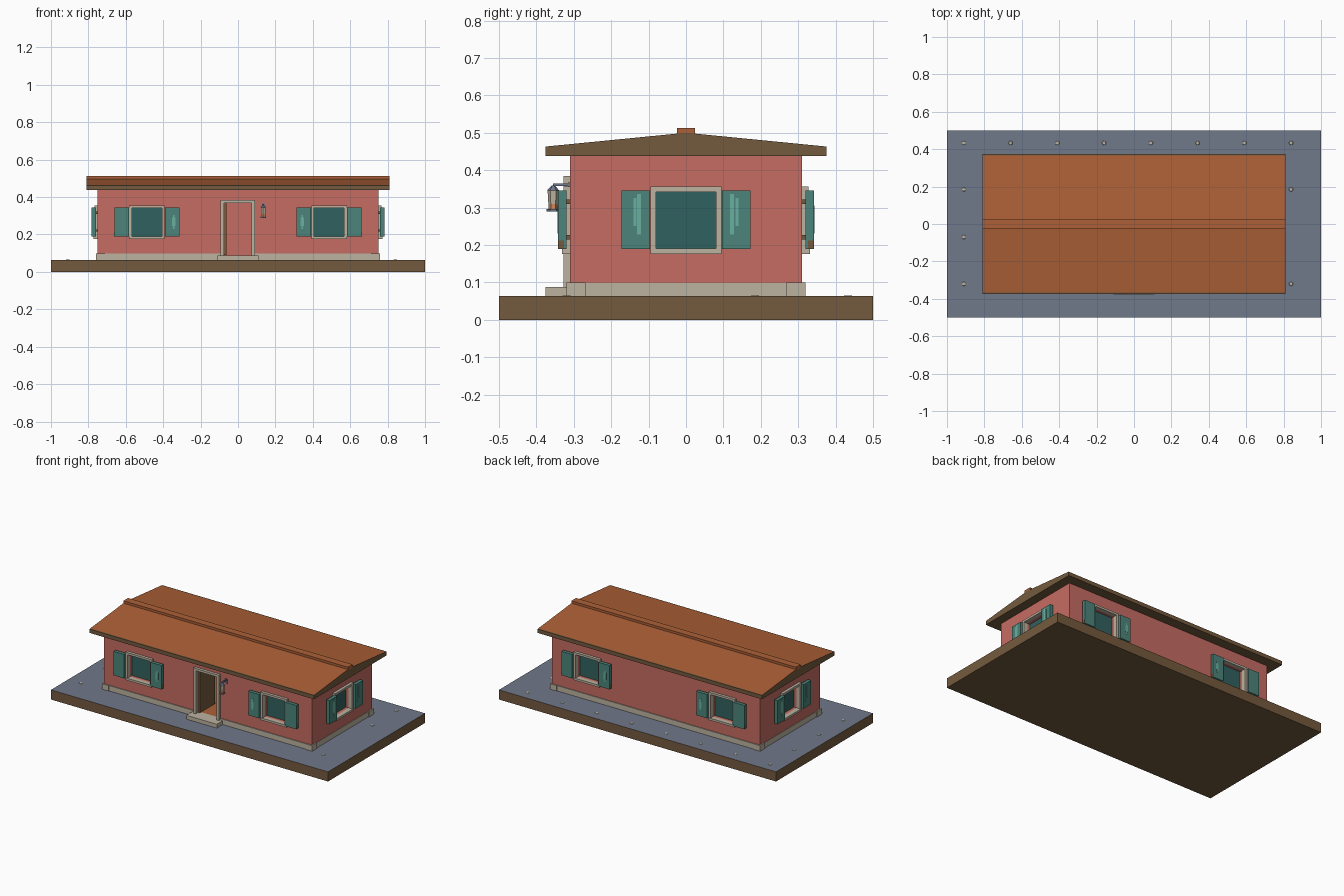
import bpy, bmesh, math
from mathutils import Matrix, Vector

if "Cube" in bpy.data.objects:
    bpy.data.objects.remove(bpy.data.objects["Cube"])


def srgb(name, r, g, b):
    m = bpy.data.materials.new(name)
    lin = [(c / 255 / 12.92 if c < 10 else ((c / 255 + 0.055) / 1.055) ** 2.4) for c in (r, g, b)]
    m.diffuse_color = (*lin, 1)
    m.use_nodes = True
    m.node_tree.nodes["Principled BSDF"].inputs["Base Color"].default_value = m.diffuse_color
    return m


RED = srgb("red_plaster", 198, 108, 98)
TILE = srgb("terracotta", 172, 96, 55)
WOOD = srgb("brown_wood", 116, 90, 62)
STONE = srgb("beige_stone", 188, 178, 160)
PAVE = srgb("grey_paving", 112, 120, 138)
SHUT = srgb("teal_shutter", 76, 132, 122)
GLASS = srgb("dark_teal_glass", 48, 97, 95)
LIGHT = srgb("light_teal", 104, 176, 160)
GLOW = srgb("lamp_amber", 205, 135, 95)
IDENT = Matrix.Identity(4)


def finish(name, bm, *mats):
    bmesh.ops.recalc_face_normals(bm, faces=bm.faces)
    me = bpy.data.meshes.new(name)
    bm.to_mesh(me)
    bm.free()
    for m in mats:
        me.materials.append(m)
    ob = bpy.data.objects.new(name, me)
    bpy.context.collection.objects.link(ob)
    return ob


def boxes(name, mat, items, M=IDENT):
    """One object made of boxes (x0, x1, y0, y1, z0, z1)."""
    bm = bmesh.new()
    for x0, x1, y0, y1, z0, z1 in items:
        T = Matrix.Translation(((x0 + x1) / 2, (y0 + y1) / 2, (z0 + z1) / 2))
        S = Matrix.Diagonal((x1 - x0, y1 - y0, z1 - z0, 1))
        bmesh.ops.create_cube(bm, size=1, matrix=M @ T @ S)
    return finish(name, bm, mat)


def cones(name, mat, items, sides=6):
    """One object made of frustums (x, y, z0, z1, r0, r1)."""
    bm = bmesh.new()
    for x, y, z0, z1, r0, r1 in items:
        bmesh.ops.create_cone(bm, cap_ends=True, segments=sides, radius1=r0, radius2=r1,
                              depth=z1 - z0, matrix=Matrix.Translation((x, y, (z0 + z1) / 2)))
    return finish(name, bm, mat)


# ground slab: brown earth, grey paved top
slab = boxes("ground_slab", WOOD, [(-1, 1, -0.5, 0.5, 0, 0.063)])
slab.data.materials.append(PAVE)
for p in slab.data.polygons:
    p.material_index = 1 if p.normal.z > 0.5 else 0

# pebbles along the paving
spots = [(-0.91 + 0.25 * i, 0.433) for i in range(8)]
spots += [(-0.91, 0.185), (-0.91, -0.07), (-0.91, -0.32), (0.84, 0.185), (0.84, -0.32)]
cones("paving_pebbles", STONE, [(x, y, 0.062, 0.065, 0.013, 0.010) for x, y in spots])

# window places: name, position on the wall, rotation, plain front or detailed side
WINDOWS = [("front_left", -0.487, -0.31, 0), ("front_right", 0.487, -0.31, 0),
           ("back_left", -0.487, 0.31, 180), ("back_right", 0.487, 0.31, 180),
           ("right", 0.75, 0, 90), ("left", -0.75, 0, -90)]


def place(x, y, deg):
    return Matrix.Translation((x, y, 0)) @ Matrix.Rotation(math.radians(deg), 4, 'Z')


# hollow walls with openings cut out
walls = boxes("house_walls", RED, [(-0.75, 0.75, -0.31, 0.31, 0.07, 0.439)])
cutters = [boxes("cut_room", RED, [(-0.71, 0.71, -0.27, 0.27, 0.05, 0.5)]),
           boxes("cut_door", RED, [(-0.077, 0.077, -0.4, -0.2, 0.05, 0.372)])]
for n, x, y, a in WINDOWS:
    cutters.append(boxes("cut_" + n, RED, [(-0.082, 0.082, -0.05, 0.08, 0.189, 0.343)], place(x, y, a)))
for c in cutters:
    mod = walls.modifiers.new(c.name, 'BOOLEAN')
    mod.operation, mod.solver, mod.object = 'DIFFERENCE', 'EXACT', c
dg = bpy.context.evaluated_depsgraph_get()
cut_mesh = bpy.data.meshes.new_from_object(walls.evaluated_get(dg))
walls.modifiers.clear()
walls.data = cut_mesh
for c in cutters:
    bpy.data.objects.remove(c)

# floor, plinth, corner blocks, door step
boxes("room_floor", TILE, [(-0.72, 0.72, -0.29, 0.28, 0.06, 0.087)])
plinth = [(s * 0.415 - 0.338, s * 0.415 + 0.338, -0.315, -0.29, 0.06, 0.098) for s in (-1, 1)]
plinth.append((-0.753, 0.753, 0.29, 0.315, 0.06, 0.098))
plinth += [(min(s * 0.73, s * 0.754), max(s * 0.73, s * 0.754), -0.315, 0.315, 0.06, 0.098) for s in (-1, 1)]
boxes("plinth", STONE, plinth)
boxes("plinth_corners", STONE, [(sx * 0.735 - 0.024, sx * 0.735 + 0.024, sy * 0.294 - 0.025, sy * 0.294 + 0.025,
                                 0.06, 0.099) for sx in (-1, 1) for sy in (-1, 1)])
boxes("door_step", STONE, [(-0.11, 0.11, -0.376, -0.29, 0.06, 0.088)])

# door frame and open door leaf
boxes("door_frame", STONE, [(-0.093, -0.075, -0.328, -0.3, 0.085, 0.383),
                            (0.073, 0.091, -0.328, -0.3, 0.085, 0.383),
                            (-0.093, 0.091, -0.328, -0.3, 0.369, 0.384)])
boxes("door_leaf", WOOD, [(-0.076, -0.062, -0.305, -0.15, 0.089, 0.369)])

# windows: local -y points out of the wall
for n, x, y, a in WINDOWS:
    M = place(x, y, a)
    boxes(n + "_window_frame", STONE, [(-0.095, -0.08, -0.018, 0.008, 0.178, 0.355),
                                       (0.08, 0.095, -0.018, 0.008, 0.178, 0.355),
                                       (-0.095, 0.095, -0.018, 0.008, 0.342, 0.356),
                                       (-0.095, 0.095, -0.022, 0.008, 0.176, 0.190)], M)
    boxes(n + "_window_glass", GLASS, [(-0.084, 0.084, 0.028, 0.036, 0.187, 0.345)], M)
    side = abs(a) == 90
    for s, tag in ((-1, "a"), (1, "b")):
        u0, u1 = sorted((s * 0.096, s * 0.173))
        boxes(f"{n}_shutter_{tag}", SHUT, [(u0, u1, -0.032, -0.010, 0.189, 0.345)], M)
        boxes(f"{n}_shutter_hinges_{tag}", WOOD,
              [(s * 0.12 - 0.01, s * 0.12 + 0.01, -0.012, 0.002, z, z + 0.012) for z in (0.215, 0.31)], M)
        # light slats on side shutters and on the shutters nearest the middle
        inner = (s * x < 0) if a == 0 else (s * x > 0)
        if side:
            c = s * 0.124
            boxes(f"{n}_shutter_slats_{tag}", LIGHT,
                  [(c - 0.007, c + 0.004, -0.034, -0.031, 0.228, 0.336),
                   (c + s * 0.012 - 0.004, c + s * 0.012 + 0.004, -0.034, -0.031, 0.25, 0.325)], M)
        elif inner:
            c = s * 0.143
            boxes(f"{n}_shutter_slats_{tag}", LIGHT,
                  [(c - 0.009, c + 0.009, -0.034, -0.031, 0.245, 0.29),
                   (c - 0.004, c + 0.004, -0.034, -0.031, 0.23, 0.305)], M)
        if not side:
            e = s * 0.173
            boxes(f"{n}_shutter_foot_{tag}", WOOD, [(e - 0.002, e + 0.002, -0.032, -0.016, 0.19, 0.212)], M)

# roof: low gable profile swept along x, tiles on top, brown eaves and gables
prof = [(-0.375, 0.438), (0.375, 0.438), (0.375, 0.463), (0.366, 0.464), (0, 0.5), (-0.366, 0.464), (-0.375, 0.463)]
bm = bmesh.new()
f = bm.faces.new([bm.verts.new((-0.81, y, z)) for y, z in prof])
ext = bmesh.ops.extrude_face_region(bm, geom=[f])
bmesh.ops.translate(bm, vec=(1.62, 0, 0), verts=[v for v in ext["geom"] if isinstance(v, bmesh.types.BMVert)])
roof = finish("gable_roof", bm, WOOD, TILE)
for p in roof.data.polygons:
    p.material_index = 1 if p.normal.z > 0.5 and abs(p.center.y) < 0.3 else 0
boxes("ridge_cap", TILE, [(-0.81, 0.81, -0.024, 0.024, 0.492, 0.513)])

# wall lantern beside the door
LX, LY = 0.135, -0.355
boxes("lantern_bracket", PAVE, [(LX - 0.004, LX + 0.004, LY, -0.305, 0.357, 0.364),
                                (LX - 0.008, LX + 0.008, -0.316, -0.305, 0.335, 0.367)])
cones("lantern_metal", PAVE, [(LX, LY, 0.345, 0.359, 0.017, 0.004), (LX, LY, 0.289, 0.296, 0.018, 0.018)])
cones("lantern_glass", STONE, [(LX, LY, 0.310, 0.345, 0.013, 0.015)])
cones("lantern_glow", GLOW, [(LX, LY, 0.296, 0.310, 0.013, 0.013)])
